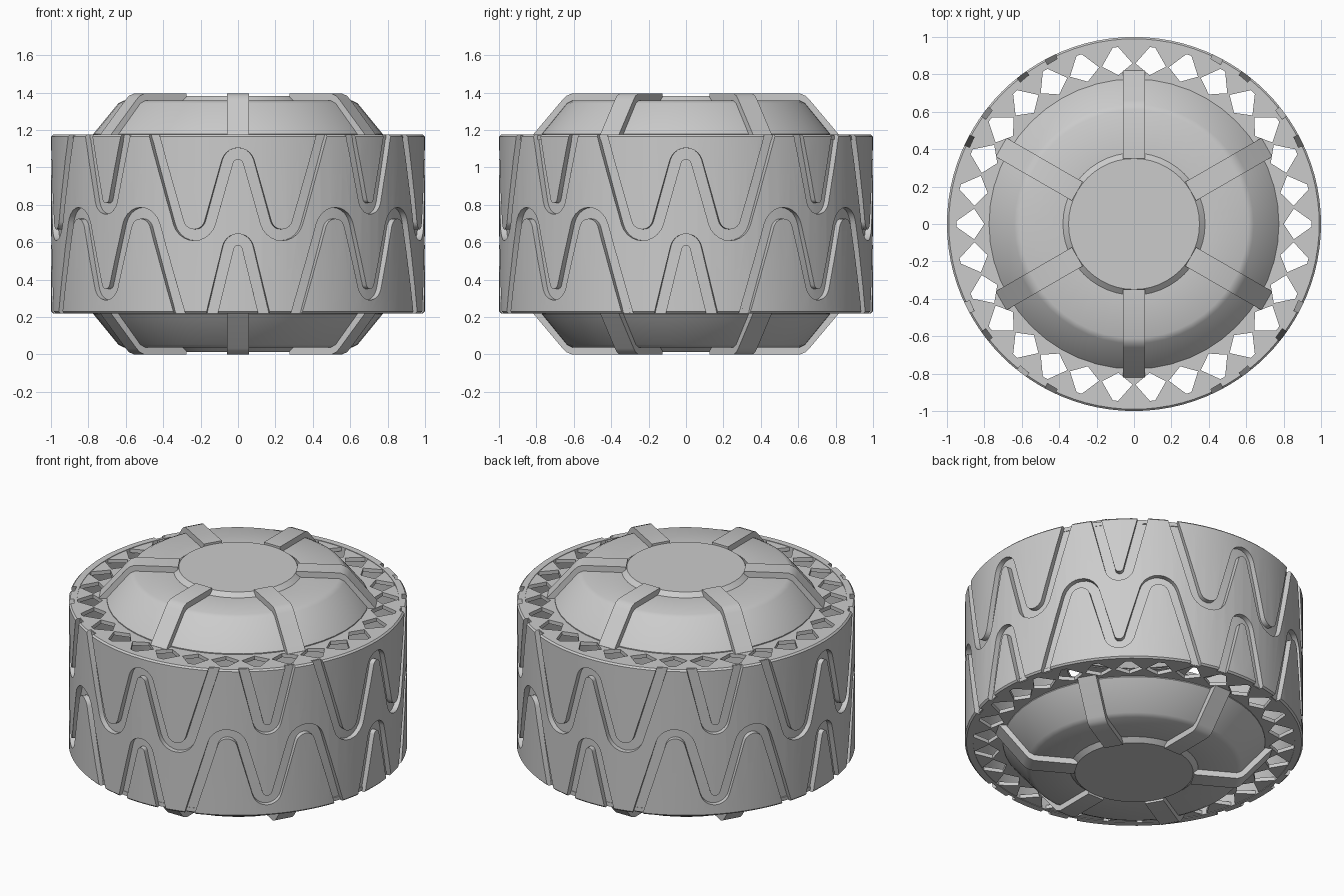
import bpy, bmesh, math
from mathutils import Vector

if "Cube" in bpy.data.objects:
    bpy.data.objects.remove(bpy.data.objects["Cube"])

MID = 0.6975  # mid height of the wheel
SEG = 96


def finish(name, verts, faces, angle=30):
    mesh = bpy.data.meshes.new(name)
    mesh.from_pydata(verts, [], faces)
    bm = bmesh.new()
    bm.from_mesh(mesh)
    bmesh.ops.remove_doubles(bm, verts=bm.verts, dist=1e-5)
    bmesh.ops.recalc_face_normals(bm, faces=bm.faces)
    bm.to_mesh(mesh)
    bm.free()
    ob = bpy.data.objects.new(name, mesh)
    bpy.context.collection.objects.link(ob)
    smooth(ob, angle)
    return ob


def smooth(ob, angle=30):
    bpy.ops.object.select_all(action='DESELECT')
    ob.select_set(True)
    bpy.context.view_layer.objects.active = ob
    bpy.ops.object.shade_smooth_by_angle(angle=math.radians(angle))


def polar(r, a, z):
    return (r * math.cos(a), r * math.sin(a), z)


def loft(rings):
    """Closed loop of equal cross-sections."""
    n, m = len(rings), len(rings[0])
    verts = [p for ring in rings for p in ring]
    faces = [(i * m + j, i * m + (j + 1) % m, (i + 1) % n * m + (j + 1) % m, (i + 1) % n * m + j)
             for i in range(n) for j in range(m)]
    return verts, faces


def revolve(name, profile, seg):
    return finish(name, *loft([[polar(r, 2 * math.pi * i / seg, z) for r, z in profile]
                               for i in range(seg)]))


def prisms(name, pairs):
    """Solids, each given as two matching polygons."""
    verts, faces = [], []
    for a, b in pairs:
        o, n = len(verts), len(a)
        verts += a + b
        faces += [tuple(range(o, o + n)), tuple(range(o + 2 * n - 1, o + n - 1, -1))]
        faces += [(o + i, o + (i + 1) % n, o + n + (i + 1) % n, o + n + i) for i in range(n)]
    return finish(name, verts, faces)


def wave_path():
    """Rounded zigzag around the tread as (angle, height) points."""
    q = math.pi / 2
    quarter = [(0, 1.233, .06), (.235, .41, .09), (.565, 1.50, .04),
               (q / 2, .605, .055), (q - .565, 1.50, .04), (q - .235, .41, .09)]
    ctrl = [(t + k * q, z, r) for k in range(4) for t, z, r in quarter]
    n, arcs = len(ctrl), []
    for i, (t, z, r) in enumerate(ctrl):
        a, c = ctrl[i - 1], ctrl[(i + 1) % n]
        b = Vector((t, z))
        u = Vector((a[0] - (2 * math.pi if i == 0 else 0), a[1])) - b
        v = Vector((c[0] + (2 * math.pi if i == n - 1 else 0), c[1])) - b
        u.normalize()
        v.normalize()
        h = u.angle(v) / 2
        cen = b + (u + v).normalized() * r / math.sin(h)
        p0, p1 = b + u * r / math.tan(h) - cen, b + v * r / math.tan(h) - cen
        sweep = p0.angle(p1)
        arcs.append([cen + (p0 * math.sin((1 - k / 10) * sweep) + p1 * math.sin(k / 10 * sweep))
                     / math.sin(sweep) for k in range(11)])
    pts = []
    for i, arc in enumerate(arcs):
        pts += arc
        nxt = arcs[(i + 1) % n][0] + Vector((2 * math.pi if i == n - 1 else 0, 0))
        pts += [arc[-1].lerp(nxt, k / 5) for k in range(1, 5)]
    return pts


def groove_cutter(name, flip):
    pts, rings, w = wave_path(), [], 0.03
    n = len(pts)
    turn = Vector((2 * math.pi, 0))
    for i, p in enumerate(pts):
        prev = pts[i - 1] - (turn if i == 0 else Vector((0, 0)))
        nxt = pts[(i + 1) % n] + (turn if i == n - 1 else Vector((0, 0)))
        d = (nxt - prev).normalized()
        side = Vector((-d.y, d.x)) * w
        ring = []
        for r, s in ((.968, -1), (1.04, -1), (1.04, 1), (.968, 1)):
            t, z = p + side * s
            if flip:
                t, z = t + math.pi / 4, 2 * MID - z
            ring.append(polar(r, t, z))
        rings.append(ring)
    ob = finish(name, *loft(rings))
    ob.hide_render = True
    return ob


# Tyre band with two wavy tread grooves
tyre = revolve("tyre_tread", [(.95, .22), (.99, .22), (1, .23), (1, 1.165), (.99, 1.175), (.95, 1.175)], SEG)
for flip in (False, True):
    cutter = groove_cutter("groove_cutter", flip)
    mod = tyre.modifiers.new("groove", 'BOOLEAN')
    mod.operation, mod.solver, mod.object = 'DIFFERENCE', 'EXACT', cutter
    bpy.context.view_layer.objects.active = tyre
    bpy.ops.object.modifier_apply(modifier=mod.name)
    bpy.data.objects.remove(cutter)
smooth(tyre)

# Hub dishes, ribs and triangular side webs, mirrored top and bottom
dish = [(0, .685), (.35, .685), (.38, .66), (.61, .66), (.64, .645), (.775, .48),
        (.775, .455), (.745, .455), (.61, .62), (0, .62)]
rib = [(.35, .64), (.35, .6975), (.61, .6975), (.64, .685), (.66, .665), (.82, .475),
       (.81, .45), (.77, .45), (.6, .63)]
for side, s in (("top", 1), ("bottom", -1)):
    revolve("hub_" + side, [(r, MID + s * z) for r, z in dish], 48)

    ribs = []
    for k in range(6):
        a = math.radians(30 + 60 * k)
        ca, sa = math.cos(a), math.sin(a)
        ribs.append([[(r * ca - w * sa, r * sa + w * ca, MID + s * z) for r, z in rib]
                     for w in (-.058, .058)])
    prisms("ribs_" + side, ribs)

    web, step = [], math.radians(12)
    for k in range(30):
        a = (k + .5) * step
        for shape in ([(.97, -.5), (.975, 0), (.97, .5), (.85, 0)],
                      [(.76, -.5), (.80, -.5), (.865, 0), (.80, .5), (.76, .5)]):
            web.append([[polar(r, a + f * step, MID + s * z) for r, f in shape] for z in (.45, .474)])
    prisms("side_web_" + side, web)
